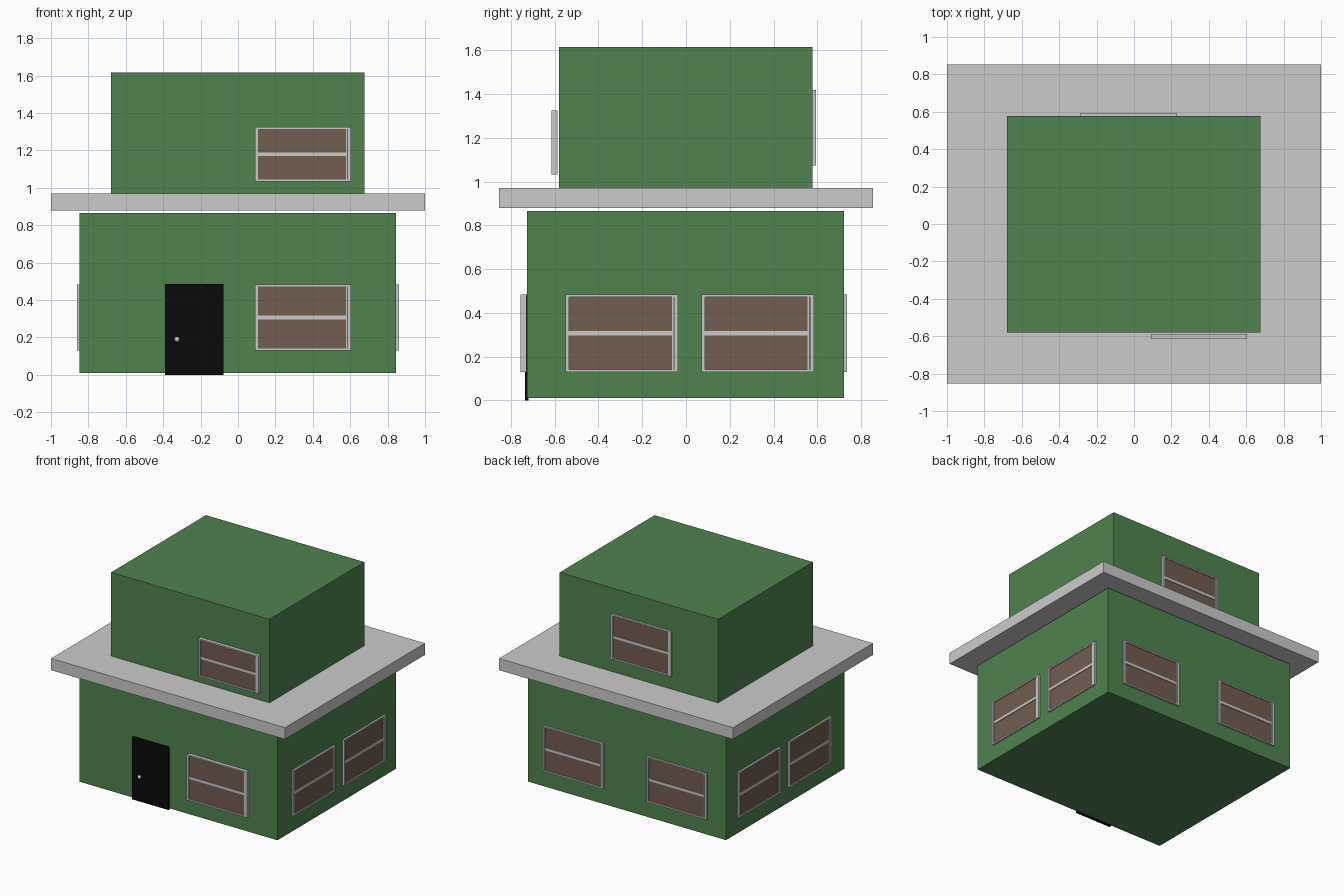
import bpy, bmesh, math
from mathutils import Matrix

if "Cube" in bpy.data.objects:
    bpy.data.objects.remove(bpy.data.objects["Cube"])


def material(name, rgb):
    m = bpy.data.materials.new(name)
    m.diffuse_color = (*rgb, 1)
    m.use_nodes = True
    m.node_tree.nodes["Principled BSDF"].inputs["Base Color"].default_value = m.diffuse_color
    return m


GREEN = material("green_wall", (0.08, 0.225, 0.08))
BROWN = material("brown_pane", (0.17, 0.11, 0.08))
BLACK = material("black_door", (0.003, 0.003, 0.003))


def boxes(name, bounds, mat=None, matrix=Matrix()):
    """One object from boxes given as (x0, x1, y0, y1, z0, z1)."""
    bm = bmesh.new()
    for x0, x1, y0, y1, z0, z1 in bounds:
        place = Matrix.Translation(((x0 + x1) / 2, (y0 + y1) / 2, (z0 + z1) / 2))
        size = Matrix.Diagonal((x1 - x0, y1 - y0, z1 - z0, 1))
        bmesh.ops.create_cube(bm, size=1, matrix=matrix @ place @ size)
    mesh = bpy.data.meshes.new(name)
    bm.to_mesh(mesh)
    bm.free()
    ob = bpy.data.objects.new(name, mesh)
    bpy.context.collection.objects.link(ob)
    if mat:
        mesh.materials.append(mat)
    return ob


def window(name, angle, u, out, z0, z1):
    """Window facing -y, centred at u along the wall, then turned about z.
    out is the distance of its outer face from the model's centre."""
    h = 0.257
    x0, x1, y, back = u - h, u + h, -out, -out + 0.026
    mid = (z0 + z1) / 2
    turn = Matrix.Rotation(math.radians(angle), 4, 'Z')
    boxes(name + "_frame", [
        (x0, x0 + 0.016, y, back, z0, z1),
        (x1 - 0.018, x1, y, back, z0, z1),
        (x0 + 0.016, x1 - 0.018, y, back, z0, z0 + 0.011),
        (x0 + 0.016, x1 - 0.018, y, back, z1 - 0.011, z1),
        # sash stile and middle rail
        (x1 - 0.028, x1 - 0.021, y + 0.003, back, z0 + 0.011, z1 - 0.011),
        (x0 + 0.016, x1 - 0.028, y + 0.003, back, mid - 0.01, mid + 0.01),
    ], None, turn)
    boxes(name + "_pane",
          [(x0 + 0.016, x1 - 0.018, y + 0.008, back - 0.002, z0 + 0.011, z1 - 0.011)],
          BROWN, turn)


# Storeys and the overhanging roof slab
boxes("lower_storey", [(-0.848, 0.846, -0.726, 0.722, 0.01, 0.866)], GREEN)
boxes("roof_slab", [(-1, 1, -0.854, 0.854, 0.88, 0.97)])
boxes("upper_storey", [(-0.679, 0.675, -0.58, 0.578, 0.97, 1.616)], GREEN)

# Door and knob
boxes("door", [(-0.39, -0.078, -0.736, -0.72, 0, 0.485)], BLACK)
bpy.ops.mesh.primitive_uv_sphere_add(segments=16, ring_count=8, radius=0.014,
                                     location=(-0.326, -0.738, 0.19))
bpy.context.object.name = "door_knob"
bpy.ops.object.shade_smooth()

# Front and back windows
window("front_window", 0, 0.348, 0.756, 0.13, 0.484)
window("upper_front_window", 0, 0.348, 0.614, 1.033, 1.325)
window("upper_back_window", 180, 0.029, 0.594, 1.073, 1.42)
for i, x in enumerate((-0.433, 0.452)):
    window(f"back_window_{i + 1}", 180, -x, 0.736, 0.13, 0.484)

# Side windows, two on each side
for i, y in enumerate((-0.293, 0.327)):
    window(f"right_window_{i + 1}", 90, y, 0.86, 0.13, 0.484)
    window(f"left_window_{i + 1}", -90, -y, 0.862, 0.13, 0.484)
